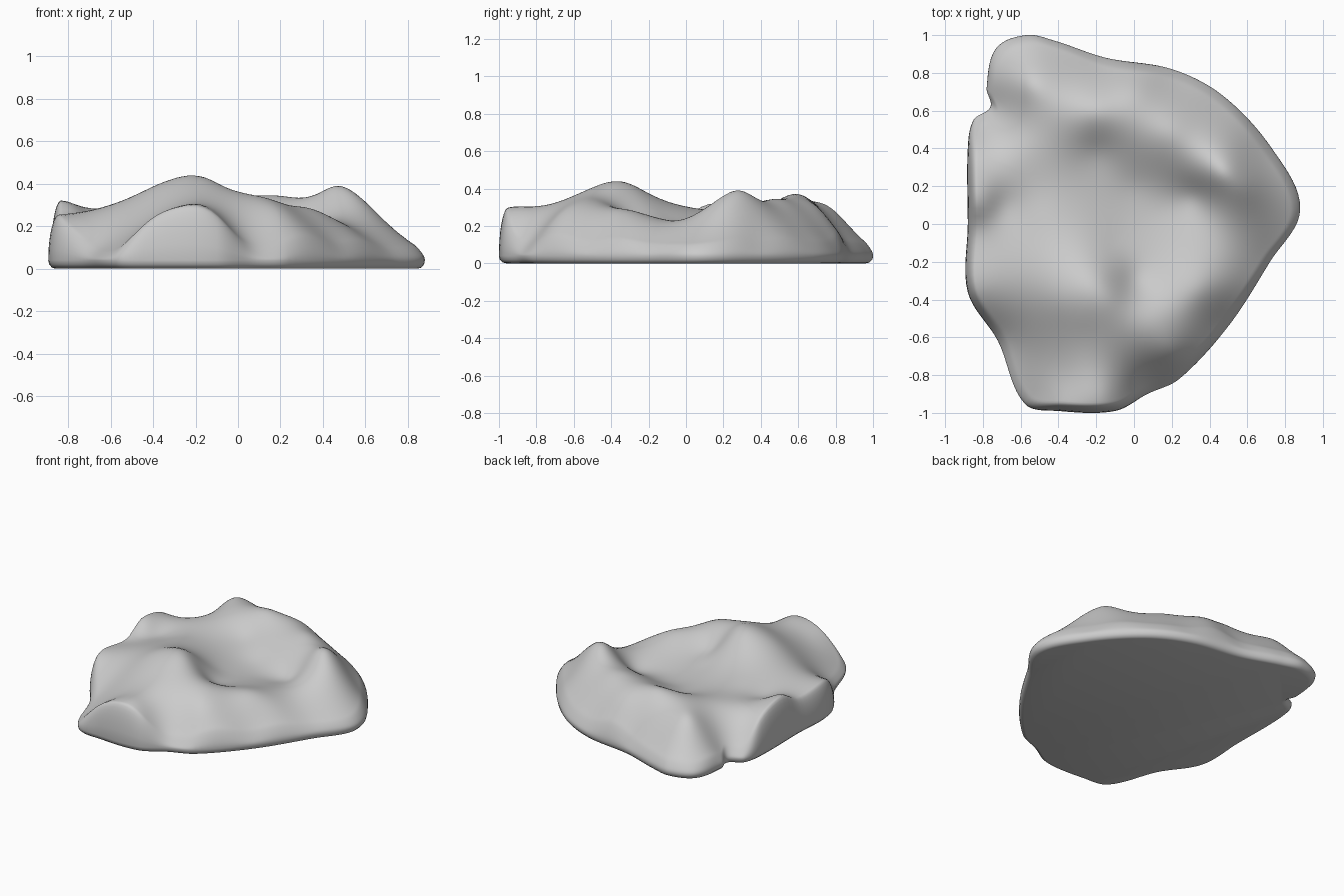
import bpy
import bmesh
import math
from mathutils import Vector
from mathutils.geometry import interpolate_bezier

default = bpy.data.objects.get("Cube")
if default:
    bpy.data.objects.remove(default, do_unlink=True)

# Ground outline, counter-clockwise
outline = [
    (.88, .08), (.73, .4), (.47, .68), (.2, .82), (-.15, .88), (-.42, .97), (-.57, 1),
    (-.73, .93), (-.78, .72), (-.76, .62), (-.85, .55), (-.88, .4), (-.88, 0),
    (-.88, -.36), (-.72, -.62), (-.58, -.95), (-.4, -.99), (-.1, -.99), (.07, -.9),
    (.24, -.82), (.5, -.54), (.72, -.2),
]

# Spot heights of the landforms
landforms = {
    "main summit": [(-.2, -.3, .42), (-.12, -.38, .41), (-.4, -.4, .38), (-.25, -.6, .35)],
    "summit cliff foot": [(0, -.3, .27), (-.1, -.1, .25)],
    "front rim": [(.1, -.5, .34), (.35, -.35, .28)],
    "front slope": [(.2, -.68, .25), (.5, -.32, .2)],
    "front block": [(-.15, -.92, .29), (-.35, -.82, .26)],
    "right rim": [(.5, -.08, .22), (.7, .08, .2)],
    "horn": [(.47, .28, .39), (.58, .2, .33), (.6, .38, .22)],
    "basin": [(.2, 0, .2), (.32, .15, .21), (0, .2, .21), (-.2, .38, .27)],
    "back rim": [(.2, .5, .34), (-.2, .6, .37), (0, .72, .28)],
    "back lobe": [(-.55, .75, .3)],
    "side shelf": [(-.82, .1, .31), (-.7, .1, .26), (-.5, .05, .29), (-.62, -.3, .29),
                   (-.6, .4, .28)],
}

LOW_EDGE = .08
CUT_EDGE = .24
SOFT = .09


def edge_height(x, y):
    """The left and front sides are cut upright; elsewhere the slope runs out low."""
    is_cut = x < -.87 or y < -.98
    return CUT_EDGE if is_cut else LOW_EDGE


spots = [(x, y, edge_height(x, y)) for x, y in outline]
for group in landforms.values():
    spots += group


def kernel(ax, ay, bx, by):
    return math.hypot(ax - bx, ay - by, SOFT)


def solve(rows):
    """Gaussian elimination with pivoting on an augmented matrix."""
    size = len(rows)
    for i in range(size):
        pivot = max(range(i, size), key=lambda k: abs(rows[k][i]))
        rows[i], rows[pivot] = rows[pivot], rows[i]
        for k in range(i + 1, size):
            ratio = rows[k][i] / rows[i][i]
            rows[k] = [a - ratio * b for a, b in zip(rows[k], rows[i])]
    result = [0] * size
    for i in reversed(range(size)):
        known = sum(rows[i][j] * result[j] for j in range(i + 1, size))
        result[i] = (rows[i][size] - known) / rows[i][i]
    return result


weights = solve([[kernel(px, py, qx, qy) for qx, qy, qz in spots] + [pz]
                 for px, py, pz in spots])


def terrain(x, y):
    """Smooth ground height through all the spot heights."""
    return sum(weight * kernel(x, y, sx, sy)
               for weight, (sx, sy, sz) in zip(weights, spots))


def smooth_loop(points, steps):
    """Closed curve through the points, with tangents from the neighbours."""
    loop = []
    count = len(points)
    corners = [Vector((x, y, 0)) for x, y in points]
    for i in range(count):
        before, start, end, after = (corners[(i + k) % count] for k in range(-1, 3))
        reach = (end - start).length / 3
        leave = start + (end - before).normalized() * reach
        arrive = end - (after - start).normalized() * reach
        loop += interpolate_bezier(start, leave, arrive, end, steps + 1)[:-1]
    return loop


# Rock body: rings from the middle to the edge, then a tucked-in flat underside
border = smooth_loop(outline, steps=9)
RING_COUNT = 56
EDGE_Z = .04
ROUNDING = .05
bm = bmesh.new()


def add_ring(place):
    return [bm.verts.new(place(point)) for point in border]


def surface_ring(reach):
    def place(point):
        x, y = point.x * reach, point.y * reach
        inset = min(1, (1 - reach) * point.length / ROUNDING)
        rise = math.sqrt(1 - (1 - inset) ** 2)
        return x, y, EDGE_Z + (terrain(x, y) - EDGE_Z) * rise
    return add_ring(place)


def bridge(inner, outer):
    for i in range(len(inner)):
        bm.faces.new((inner[i - 1], outer[i - 1], outer[i], inner[i]))


rings = []
for index in range(1, RING_COUNT + 1):
    remaining = 1 - index / RING_COUNT
    rings.append(surface_ring(1 - remaining ** 1.5))
for scale, z in ((.995, .02), (.98, .005), (.96, 0)):
    rings.append(add_ring(lambda point: (point.x * scale, point.y * scale, z)))
for inner, outer in zip(rings, rings[1:]):
    bridge(inner, outer)
bm.faces.new(rings[0])
bm.faces.new(list(reversed(rings[-1])))
bmesh.ops.recalc_face_normals(bm, faces=bm.faces)

mesh = bpy.data.meshes.new("rock_slab")
bm.to_mesh(mesh)
bm.free()
rock = bpy.data.objects.new("rock_slab", mesh)
bpy.context.collection.objects.link(rock)

# Plain grey stone
stone = bpy.data.materials.new("grey_stone")
stone.use_nodes = True
colour = (.6, .6, .6, 1)
stone.diffuse_color = colour
stone.node_tree.nodes["Principled BSDF"].inputs["Base Color"].default_value = colour
mesh.materials.append(stone)

bpy.context.view_layer.objects.active = rock
rock.select_set(True)
bpy.ops.object.shade_smooth_by_angle(angle=math.radians(50))
